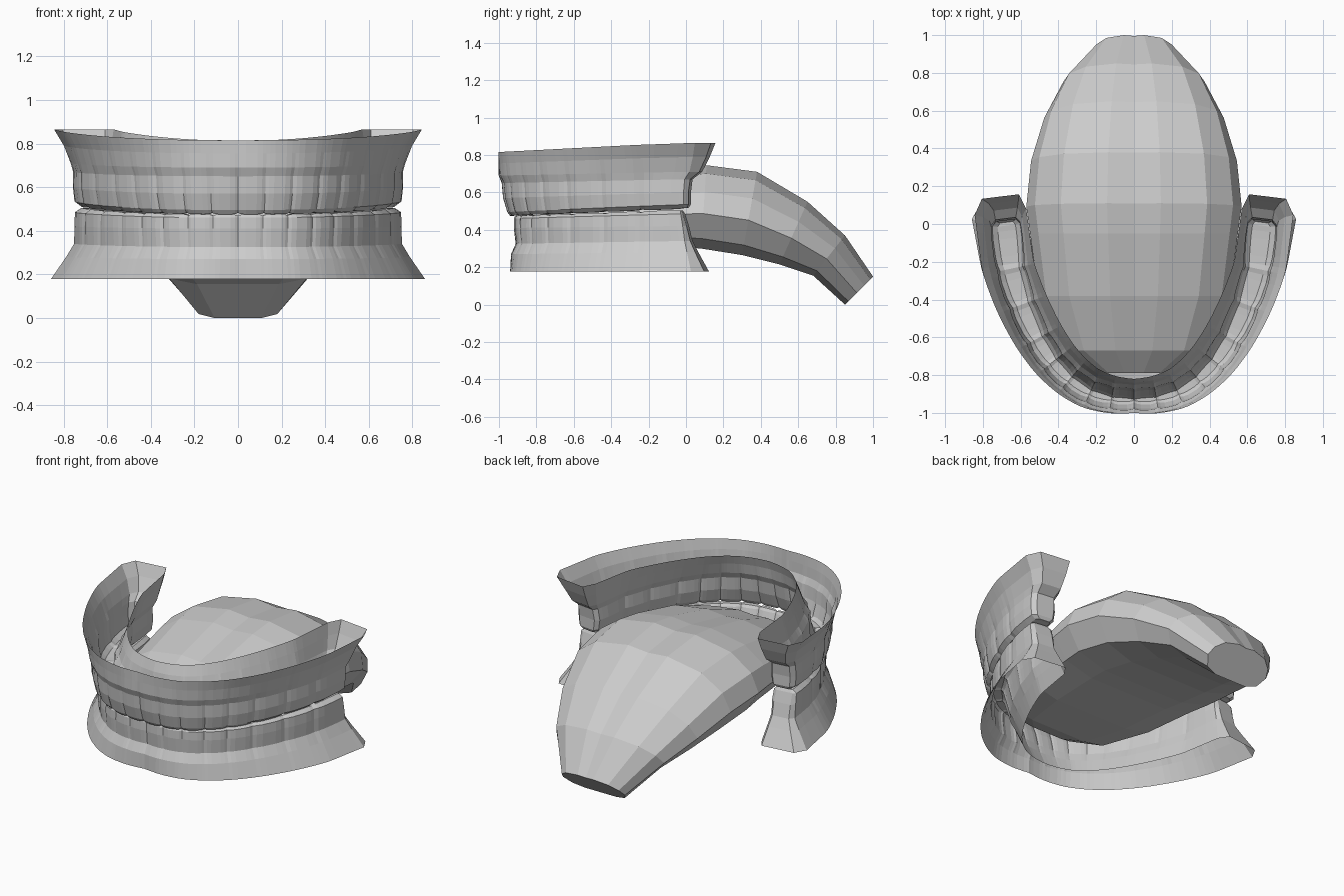
import bpy, bmesh
from math import sin, pi
from mathutils import Vector

if "Cube" in bpy.data.objects:
    bpy.data.objects.remove(bpy.data.objects["Cube"])

# Half of the dental arch centreline, front to back
ARCH = [(0, -.93), (.13, -.92), (.26, -.875), (.38, -.78), (.48, -.65),
        (.57, -.47), (.64, -.25), (.67, -.03)]
TEETH = [.12, .12, .13, .13, .15, .2, .2, .21]


def make_object(name, bm):
    bmesh.ops.recalc_face_normals(bm, faces=bm.faces)
    mesh = bpy.data.meshes.new(name)
    bm.to_mesh(mesh)
    bm.free()
    bpy.context.collection.objects.link(bpy.data.objects.new(name, mesh))


def smooth_path(pts, n=12):
    p = [Vector((-pts[1][0], pts[1][1]))] + [Vector(q) for q in pts]
    p.append(2 * p[-1] - p[-2])
    out = []
    for a, b, c, d in zip(p, p[1:], p[2:], p[3:]):
        for k in range(n):
            t = k / n
            out.append(.5 * (2 * b + (c - a) * t + (2 * a - 5 * b + 4 * c - d) * t * t
                             + (3 * b - a - 3 * c + d) * t ** 3))
    return out + [p[-2]]


PATH = smooth_path(ARCH)


def along(s):
    """Position and outward normal at fraction s of the arch length."""
    lens = [0]
    for a, b in zip(PATH, PATH[1:]):
        lens.append(lens[-1] + (b - a).length)
    d = s * lens[-1]
    i = max(k for k in range(len(PATH) - 1) if lens[k] <= d)
    t = (d - lens[i]) / (lens[i + 1] - lens[i])
    tan = (PATH[min(i + 2, len(PATH) - 1)] - PATH[max(i - 1, 0)]).normalized()
    if s == 0:
        tan = Vector((1, 0))
    return PATH[i].lerp(PATH[i + 1], t), Vector((tan.y, -tan.x))


def stations():
    """Samples along the arch: (fraction, tooth bulge amount)."""
    out, pos, total = [], 0, sum(TEETH)
    for w in TEETH:
        for u, bulge in ((0, -1), (.12, -.2), (.3, .3), (.7, .3), (.88, -.2)):
            out.append((min(1, (pos + u * w) / total), bulge))
        pos += w
    return out + [(1, -.6)]


def dental_arch(name, levels, notch):
    """levels: front (outer, inner, z), back (outer, inner, z), rear shift, bulge."""
    half = []
    samples = [(s, b, .55, 1) for s, b in stations()] + [(1, -.6, 1, .72)]
    for s, b, shift, narrow in samples:
        c, n = along(s)
        f = (c.y + .93) / .9
        ring = [[], []]
        for k, (front, back, rear, amount) in enumerate(levels):
            o, i, z = (front[j] + (back[j] - front[j]) * (f if j == 2 else s)
                       for j in range(3))
            if k < 3:  # gum bellies inward along the sides
                i += (.035, .025, .01)[k] * sin(pi * s)
            mid, wid = (o - i) / 2, (o + i) / 2 * narrow
            dy = rear * shift * max(0, (s - .85) / .15)
            if k == len(levels) - 1:
                z += notch * max(0, -b)
            for side, sg in ((0, 1), (1, -1)):
                q = c + n * (mid + sg * (wid + .007 * b * amount))
                ring[side].append(Vector((max(q.x, 0) if s == 0 else q.x, q.y + dy, z)))
        half.append(ring[0] + ring[1][::-1])
    rings = [[Vector((-v.x, v.y, v.z)) for v in r] for r in half[:0:-1]] + half
    bm = bmesh.new()
    vs = [[bm.verts.new(v) for v in r] for r in rings]
    for a, b in zip(vs, vs[1:]):
        for k in range(len(a) - 1):
            bm.faces.new((a[k], b[k], b[k + 1], a[k + 1]))
    for r in (vs[0], vs[-1]):
        m = len(r)
        for k in range(m // 2 - 1):
            bm.faces.new((r[k], r[k + 1], r[m - 2 - k], r[m - 1 - k]))
    make_object(name, bm)


# Upper gum and teeth, open at the top
dental_arch("upper_teeth_and_gum", [
    ((.07, .11, .815), (.175, .10, .865), .18, 0),
    ((.07, .09, .755), (.13, .09, .79), .15, .1),
    ((.07, .08, .69), (.10, .08, .71), .11, .4),
    ((.053, .06, .65), (.09, .07, .67), .06, .8),
    ((.045, .045, .57), (.092, .08, .60), .05, 1),
    ((.022, .015, .495), (.085, .07, .535), .05, 1),
    ((.008, .005, .475), (.055, .045, .512), .04, .6)], .007)

# Lower gum and teeth, open at the bottom
dental_arch("lower_teeth_and_gum", [
    ((.0, .14, .178), (.19, .10, .178), .145, 0),
    ((.0, .10, .27), (.12, .08, .28), .09, .2),
    ((-.025, .085, .325), (.085, .07, .34), .06, .6),
    ((-.015, .065, .41), (.085, .075, .42), .04, 1),
    ((-.015, .045, .46), (.083, .07, .485), .02, 1),
    ((-.02, .035, .475), (.055, .05, .506), .01, .6)], -.006)

# Tongue: stations of (top y, top z, bottom y, bottom z, half width)
TONGUE = [(-.79, .44, -.77, .37, .2), (-.67, .54, -.67, .34, .39),
          (-.38, .65, -.38, .32, .505), (-.05, .725, -.05, .31, .55),
          (.11, .745, .08, .30, .57), (.38, .71, .30, .265, .545),
          (.65, .55, .50, .215, .475), (.85, .37, .68, .155, .375),
          (1.0, .15, .85, 0, .215)]
# Cross-section: width fraction, height fraction
SECTION = [(0, .97), (.25, 1), (.68, .9), (.92, .68), (1, .42), (.84, .12), (.5, .0)]
bm = bmesh.new()
rings = []
for yt, zt, yb, zb, w in TONGUE:
    ring = [(w * a, yb + (yt - yb) * h, zb + (zt - zb) * h) for a, h in SECTION]
    ring += [(-x, y, z) for x, y, z in ring[:0:-1]]
    rings.append([bm.verts.new(v) for v in ring])
for a, b in zip(rings, rings[1:]):
    for k in range(len(a)):
        j = (k + 1) % len(a)
        bm.faces.new((a[k], a[j], b[j], b[k]))
bm.faces.new(rings[0])
bm.faces.new(rings[-1])
make_object("tongue", bm)
